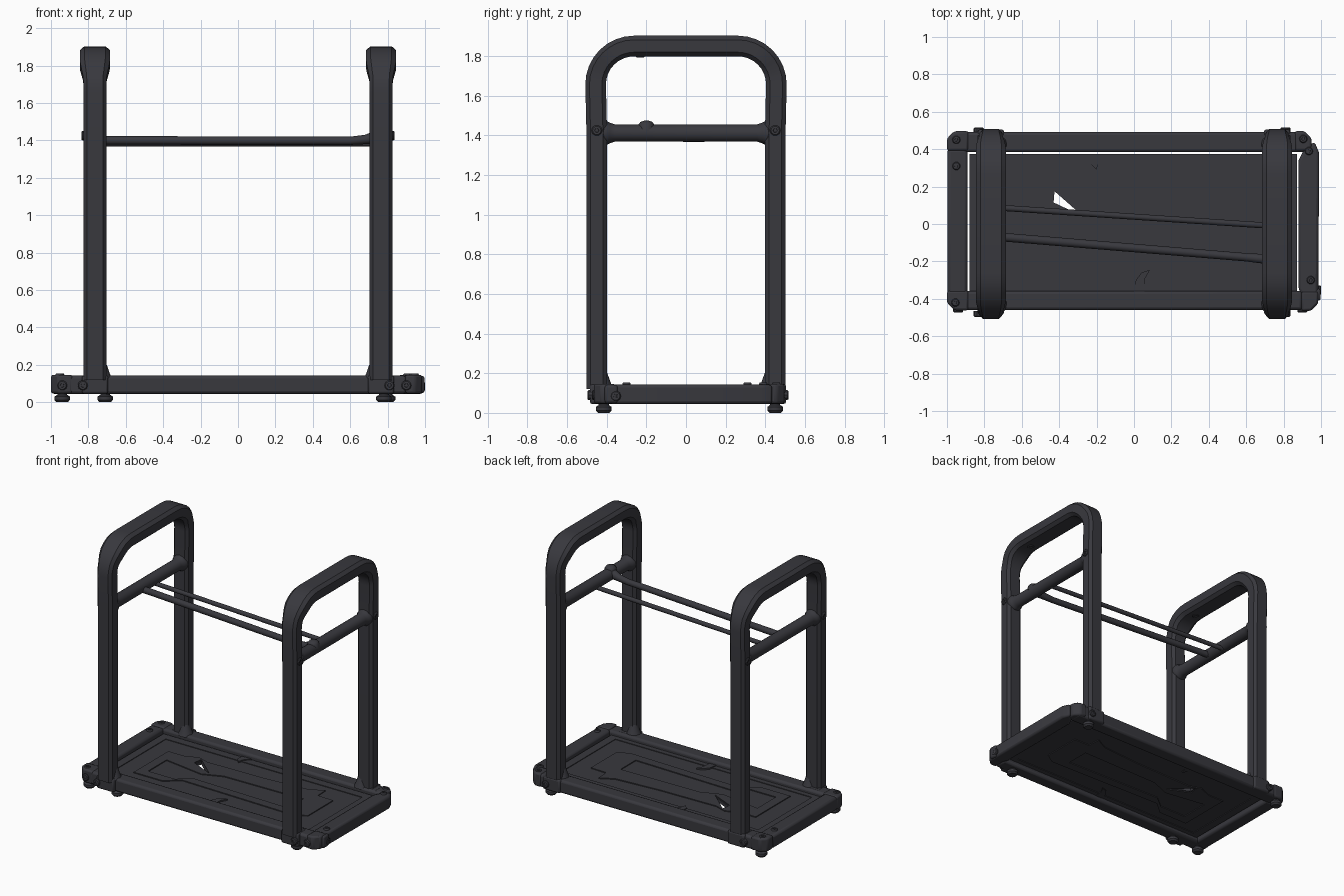
import bpy, bmesh, math
from mathutils import Vector

if "Cube" in bpy.data.objects:
    bpy.data.objects.remove(bpy.data.objects["Cube"])

paint = bpy.data.materials.new("charcoal_metal")
paint.diffuse_color = (0.04, 0.04, 0.048, 1)
paint.use_nodes = True
paint.node_tree.nodes["Principled BSDF"].inputs["Base Color"].default_value = paint.diffuse_color


def finish(name, bm, bevel=0.0, smooth=True):
    bmesh.ops.recalc_face_normals(bm, faces=bm.faces[:])
    me = bpy.data.meshes.new(name)
    bm.to_mesh(me)
    bm.free()
    me.materials.append(paint)
    ob = bpy.data.objects.new(name, me)
    bpy.context.collection.objects.link(ob)
    if bevel:
        m = ob.modifiers.new("soft_edges", 'BEVEL')
        m.width, m.segments = bevel, 2
    if smooth:
        bpy.context.view_layer.objects.active = ob
        ob.select_set(True)
        bpy.ops.object.shade_smooth_by_angle(angle=math.radians(35))
        ob.select_set(False)
    return ob


def loft(name, rings):
    """Skin a list of point rings and cap both ends."""
    bm = bmesh.new()
    vs = [[bm.verts.new(p) for p in r] for r in rings]
    n = len(vs[0])
    for a, b in zip(vs, vs[1:]):
        for i in range(n):
            bm.faces.new((a[i], a[(i + 1) % n], b[(i + 1) % n], b[i]))
    bm.faces.new(vs[0])
    bm.faces.new(vs[-1])
    return finish(name, bm)


def tube(name, pts, radii, sides=12):
    pts = [Vector(p) for p in pts]
    q = (pts[-1] - pts[0]).to_track_quat('Z', 'Y')
    ring = [math.tau * i / sides for i in range(sides)]
    return loft(name, [[p + q @ Vector((r * math.cos(t), r * math.sin(t), 0))
                        for t in ring] for p, r in zip(pts, radii)])


def slab(name, outline, z0, z1, holes=(), bevel=0.0):
    """Extruded flat outline with optional holes."""
    bm = bmesh.new()
    edges = []
    for loop in [outline, *holes]:
        v = [bm.verts.new((x, y, z0)) for x, y in loop]
        edges += [bm.edges.new((a, b)) for a, b in zip(v, v[1:] + v[:1])]
    bmesh.ops.triangle_fill(bm, use_beauty=True, edges=edges)
    if bevel:
        bmesh.ops.dissolve_limit(bm, angle_limit=0.01, verts=bm.verts[:], edges=bm.edges[:])
    ext = bmesh.ops.extrude_face_region(bm, geom=bm.faces[:])["geom"]
    bmesh.ops.translate(bm, vec=(0, 0, z1 - z0),
                        verts=[g for g in ext if isinstance(g, bmesh.types.BMVert)])
    return finish(name, bm, bevel)


def rect(x0, x1, y0, y1):
    return [(x0, y0), (x1, y0), (x1, y1), (x0, y1)]


def bolt(name, pos, axis, r=0.027):
    p, a = Vector(pos), Vector(axis)
    tube(name, [p - a * 0.02, p + a * 0.006, p + a * 0.012, p + a * 0.012, p + a * 0.006],
         [r, r, r * 0.8, r * 0.4, r * 0.35], 10)


# Side hoops: chamfered section swept up, round the corners and down again
path = [(-0.45, 0.12, -1, 0), (-0.45, 0.8, -1, 0), (-0.45, 1.4, -1, 0)]
for k in range(9):
    t = math.pi / 2 * k / 8
    c, s = math.cos(t), math.sin(t)
    path.append((-0.262 - 0.194 * c, 1.657 + 0.194 * s, -c, s))
path += [(-y, z, -ny, nz) for y, z, ny, nz in reversed(path)]
profile = [(-1, -.6), (-.7, -1), (.7, -1), (1, -.6), (1, .6), (.7, 1), (-.7, 1), (-1, .6)]
for side, sx in (("left", -1), ("right", 1)):
    rings = []
    for y, z, ny, nz in path:
        f = min(max((z + 0.05 * nz - 1.72) / 0.14, 0), 1)
        w = 0.061 + 0.02 * f * f * (3 - 2 * f)
        rings.append([(sx * 0.765 + u * w, y + v * 0.052 * ny, z + v * 0.052 * nz)
                      for u, v in profile])
    loft(side + "_hoop", rings)
    # Crossbar with flared welded ends
    X = sx * 0.765
    tube(side + "_crossbar",
         [(X, y, 1.412) for y in (-.42, -.4, -.385, -.36, .36, .385, .4, .42)],
         [.06, .06, .052, .044, .044, .052, .06, .06], 16)
    for sy in (-1, 1):
        bolt(side + "_crossbar_bolt", (sx * 0.825, sy * 0.45, 1.425), (sx, 0, 0))
        # Post bracket and weld collar
        yo, yi = (-0.485, -0.38) if sy < 0 else (0.505, 0.4)
        slab(side + "_post_bracket", rect(X - .07, X + .07, min(yo, yi), max(yo, yi)),
             0.045, 0.145, bevel=0.012)
        tube(side + "_weld_collar", [(X - sx * .035, sy * .425, z) for z in (.13, .16, .21)],
             [.055, .042, .025])

# Base frame rails
slab("front_rail", rect(-0.93, 0.9, -0.46, -0.357), 0.045, 0.142, bevel=0.016)
slab("back_rail", rect(-0.93, 0.92, 0.384, 0.492), 0.045, 0.142, bevel=0.016)
slab("left_rail", rect(-0.998, -0.89, -0.41, 0.4), 0.045, 0.142, bevel=0.016)
slab("right_rail", [(0.88, -0.35), (0.91, -0.4), (0.985, -0.38), (0.99, 0.38),
                    (0.965, 0.44), (0.91, 0.4), (0.88, 0.34)], 0.045, 0.142, bevel=0.014)

# Corner joints with clipped outer corners
for name, x, y, sx, sy in (("front_left", -1, -0.462, -1, -1), ("back_left", -1, 0.497, -1, 1),
                           ("front_right", 0.985, -0.465, 1, -1), ("back_right", 0.95, 0.497, 1, 1)):
    d = 0.115 if sx < 0 else 0.09
    slab(name + "_corner", [(x - sx * d, y), (x - sx * .04, y), (x, y - sy * .04),
                            (x, y - sy * .105), (x - sx * d, y - sy * .105)],
         0.047, 0.147, bevel=0.012)
slab("front_right_clamp", rect(0.93, 0.998, -0.41, -0.345), 0.05, 0.14, bevel=0.012)

# Bolts on rails and corners
for x in (-0.94, -0.83, 0.81, 0.9):
    bolt("front_bolt", (x, -0.485 if abs(x) < .85 else -0.462, 0.09), (0, -1, 0))
for x in (-0.83, 0.81):
    bolt("back_bolt", (x, 0.505, 0.09), (0, 1, 0))
for x, y in ((-.95, .45), (-.95, .31), (-.955, -.42), (.905, .455), (.935, .39), (.945, -.3)):
    bolt("top_bolt", (x, y, 0.142), (0, 0, 1), 0.022)
bolt("right_rail_bolt", (0.988, -0.355, 0.085), (1, 0, 0))
for sx in (-1, 1):
    bolt("hoop_under_bolt", (sx * 0.765, -0.23, 1.806), (0, 0, -1), 0.025)

# Feet
for x, y in ((-.94, -.415), (-.71, -.415), (.78, -.415), (-.94, .45), (.8, .45)):
    tube("foot", [(x, y, z) for z in (0, .012, .03, .04, .07)], [.03, .041, .041, .026, .026], 14)

# Floor panel with its triangular opening, and low relief plates
tri = [(-0.425, 0.175), (-0.43, 0.115), (-0.27, 0.04)]
slab("floor_panel", rect(-0.88, 0.871, -0.37, 0.375), 0.082, 0.107, [tri])
slab("panel_border", rect(-0.88, 0.871, -0.37, 0.375), 0.077, 0.112,
     [rect(-0.82, 0.81, -0.32, 0.315)])
slab("centre_relief", [(-.69, -.25), (-.45, -.25), (-.35, -.165), (.6, -.19), (.68, -.14),
                       (.68, .155), (.55, .16), (.545, .26), (.5, .235), (.44, .205),
                       (.1, .18), (-.37, .17), (-.46, .2), (-.56, .16), (-.69, .16)],
     0.076, 0.114, [[(-.43, .18), (-.44, .11), (-.26, .03)],
                    [(-.62, -.18), (-.4, -.18), (-.3, -.1), (.5, -.12), (.5, .06), (-.15, .05),
                     (-.3, -.01), (-.62, .04)]])
slab("front_fin", [(0, -.36), (.01, -.3), (.04, -.26), (.085, -.245), (.06, -.29), (.055, -.36)],
     0.075, 0.118)
slab("back_fin", [(-.23, .375), (-.23, .32), (-.2, .29), (-.19, .33), (-.15, .375)], 0.075, 0.118)

# Two slanted tie rods between the crossbars
tube("thick_tie_rod", [(-.765, -.065, 1.4), (-.68, -.072, 1.4), (.6, -.178, 1.398),
                       (.68, -.185, 1.405), (.765, -.195, 1.425)], [.024, .023, .022, .025, .04])
tube("thin_tie_rod", [(-.765, .09, 1.383), (.765, -.012, 1.383)], [.016, .016])
tube("rod_knob", [(.765, -.2, z) for z in (1.42, 1.455, 1.468, 1.474)], [.045, .04, .03, .012])
